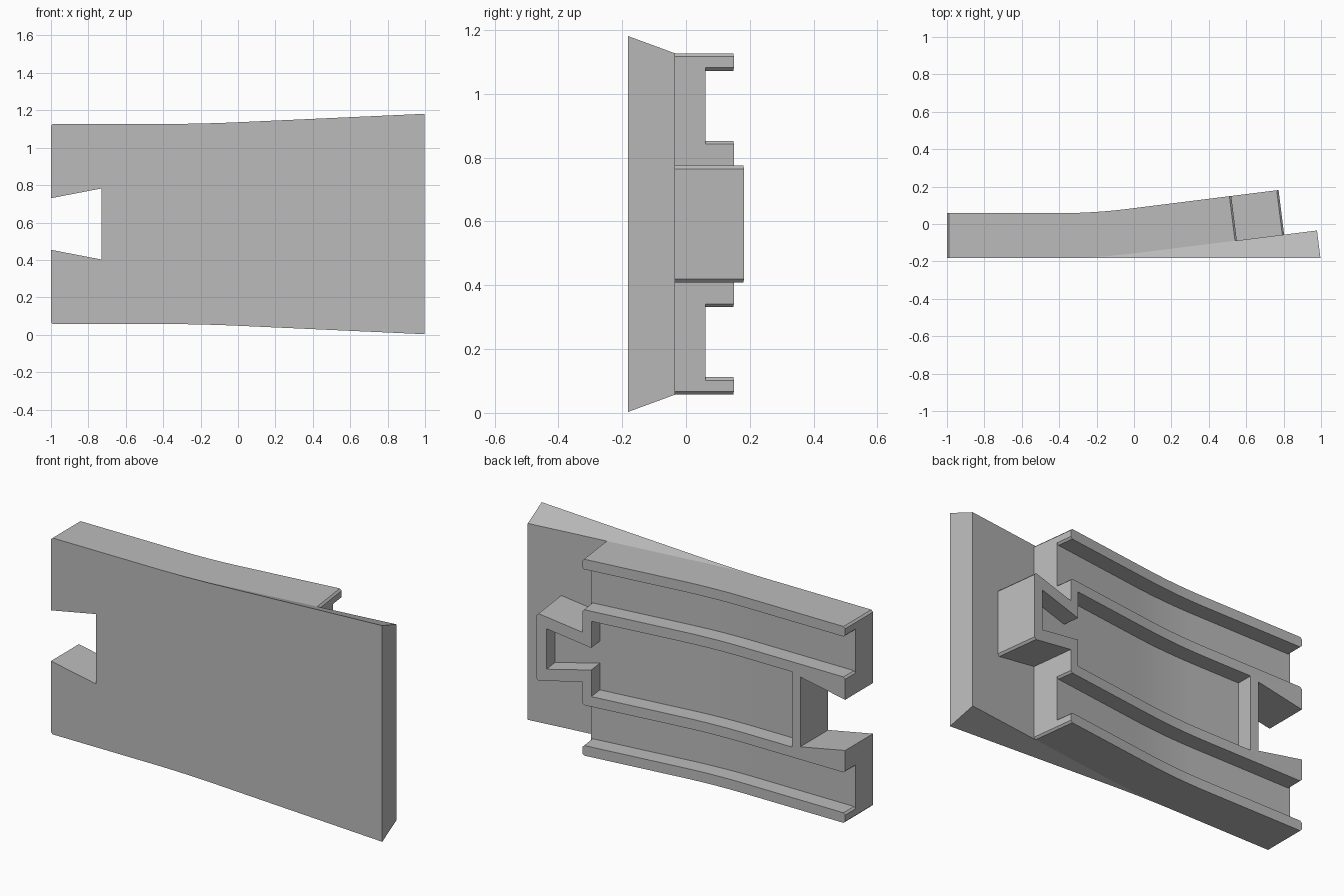
import bpy, bmesh, math
from mathutils import Vector

if "Cube" in bpy.data.objects:
    bpy.data.objects.remove(bpy.data.objects["Cube"], do_unlink=True)

FRONT = -0.182               # flat front plane
MID = 0.592                  # height of the symmetry line
HALF = 0.535                 # half height of the track
DEPTH, FLOOR = 0.24, 0.15    # full thickness and channel floor
END, TIP, FLANGE = 0.555, 0.81, 0.987
ARC_START, ARC_LEN = -0.4, 0.4
ANGLE = math.radians(7.13)
RADIUS = ARC_LEN / ANGLE
FLARE = math.tan(math.radians(20))
C = 0.01                     # end chamfer
STEPS = 12

grey = bpy.data.materials.new("plain_grey")
grey.use_nodes = True
colour = (0.5, 0.5, 0.5, 1)
grey.diffuse_color = colour
grey.node_tree.nodes["Principled BSDF"].inputs["Base Color"].default_value = colour


def path(s):
    """Point and angle on the curved underside at length s."""
    a = min(max((s - ARC_START) / ARC_LEN, 0), 1) * ANGLE
    rest = max(s - ARC_START - ARC_LEN, 0)
    x = min(s, ARC_START) + RADIUS * math.sin(a) + rest * math.cos(a)
    y = FRONT + RADIUS * (1 - math.cos(a)) + rest * math.sin(a)
    return x, y, a


def bend(p):
    x, y, a = path(p.x)
    return Vector((x - p.y * math.sin(a), y + p.y * math.cos(a), p.z + MID))


def make_object(name, bm):
    bmesh.ops.recalc_face_normals(bm, faces=bm.faces[:])
    mesh = bpy.data.meshes.new(name)
    bm.to_mesh(mesh)
    bm.free()
    mesh.materials.append(grey)
    ob = bpy.data.objects.new(name, mesh)
    bpy.context.collection.objects.link(ob)
    return ob


def prism(name, outline, low, high):
    """Extrude an outline of (length, height) points through the thickness."""
    bm = bmesh.new()
    face = bm.faces.new([bm.verts.new((s, low, z)) for s, z in outline])
    new = bmesh.ops.extrude_face_region(bm, geom=[face])["geom"]
    moved = [v for v in new if isinstance(v, bmesh.types.BMVert)]
    bmesh.ops.translate(bm, verts=moved, vec=(0, high - low, 0))
    return make_object(name, bm)


def mirrored(half):
    """Close an upper half outline with its reflection."""
    return half + [(s, -z) for s, z in reversed(half)]


def smooth(ob):
    bpy.ops.object.select_all(action='DESELECT')
    ob.select_set(True)
    bpy.context.view_layer.objects.active = ob
    bpy.ops.object.shade_smooth_by_angle(angle=math.radians(20))


# Track body: dovetail notch at one end, dovetail tongue at the other
track = prism("track_body", mirrored([
    (-0.73, 0.19), (-1, 0.138), (-1, HALF - C), (-1 + C, HALF),
    (END - C, HALF), (END, HALF - C), (END, 0.135),
    (TIP - C, 0.183), (TIP, 0.172)]), 0, DEPTH)

# Two long channels with flared mouths, and the centre pocket
cutters = []
for side in (1, -1):
    a, b = 0.26, 0.48
    cutters.append(prism("channel_cutter", [(s, side * z) for s, z in [
        (-1.1, a - C), (-1, a - C), (-1 + C, a), (END - C, a), (END, a - C),
        (END + 0.05, a - C), (END + 0.05, b + C), (END, b + C),
        (END - C, b), (-1 + C, b), (-1, b + C), (-1.1, b + C)]],
        FLOOR, DEPTH + 0.1))
cutters.append(prism("pocket_cutter", mirrored([
    (-0.68, 0.205), (0.505, 0.205), (0.505, 0.06), (0.755, 0.11)]),
    FLOOR, DEPTH + 0.1))

bpy.context.view_layer.objects.active = track
for cutter in cutters:
    cutter.hide_render = True
    mod = track.modifiers.new("cut", 'BOOLEAN')
    mod.operation, mod.solver, mod.object = 'DIFFERENCE', 'EXACT', cutter
    bpy.ops.object.modifier_apply(modifier=mod.name)
    bpy.data.objects.remove(cutter, do_unlink=True)

# Slice the body along the arc and bend it
bm = bmesh.new()
bm.from_mesh(track.data)
stations = [ARC_START + ARC_LEN * i / STEPS for i in range(STEPS + 1)]
for s in stations:
    bmesh.ops.bisect_plane(bm, geom=bm.verts[:] + bm.edges[:] + bm.faces[:],
                           plane_co=(s, 0, 0), plane_no=(1, 0, 0))
for v in bm.verts:
    v.co = bend(v.co)
bm.to_mesh(track.data)
bm.free()
smooth(track)

# Flared wedge filling the gap between the curved underside and the flat front
bm = bmesh.new()
rings = []
for s in stations + [END, FLANGE]:
    x, y, a = path(s)
    t = (y - FRONT) / math.cos(a)
    wide = HALF + FLARE * t
    rings.append([bm.verts.new(p) for p in (
        (x, y, MID + HALF), (x, y, MID - HALF),
        (x + t * math.sin(a), FRONT, MID - wide),
        (x + t * math.sin(a), FRONT, MID + wide))])
for r, q in zip(rings, rings[1:]):
    for i in range(4):
        j = (i + 1) % 4
        bm.faces.new((r[i], r[j], q[j], q[i]))
bm.faces.new(rings[-1])
bmesh.ops.remove_doubles(bm, verts=bm.verts[:], dist=1e-6)
smooth(make_object("flared_base", bm))
